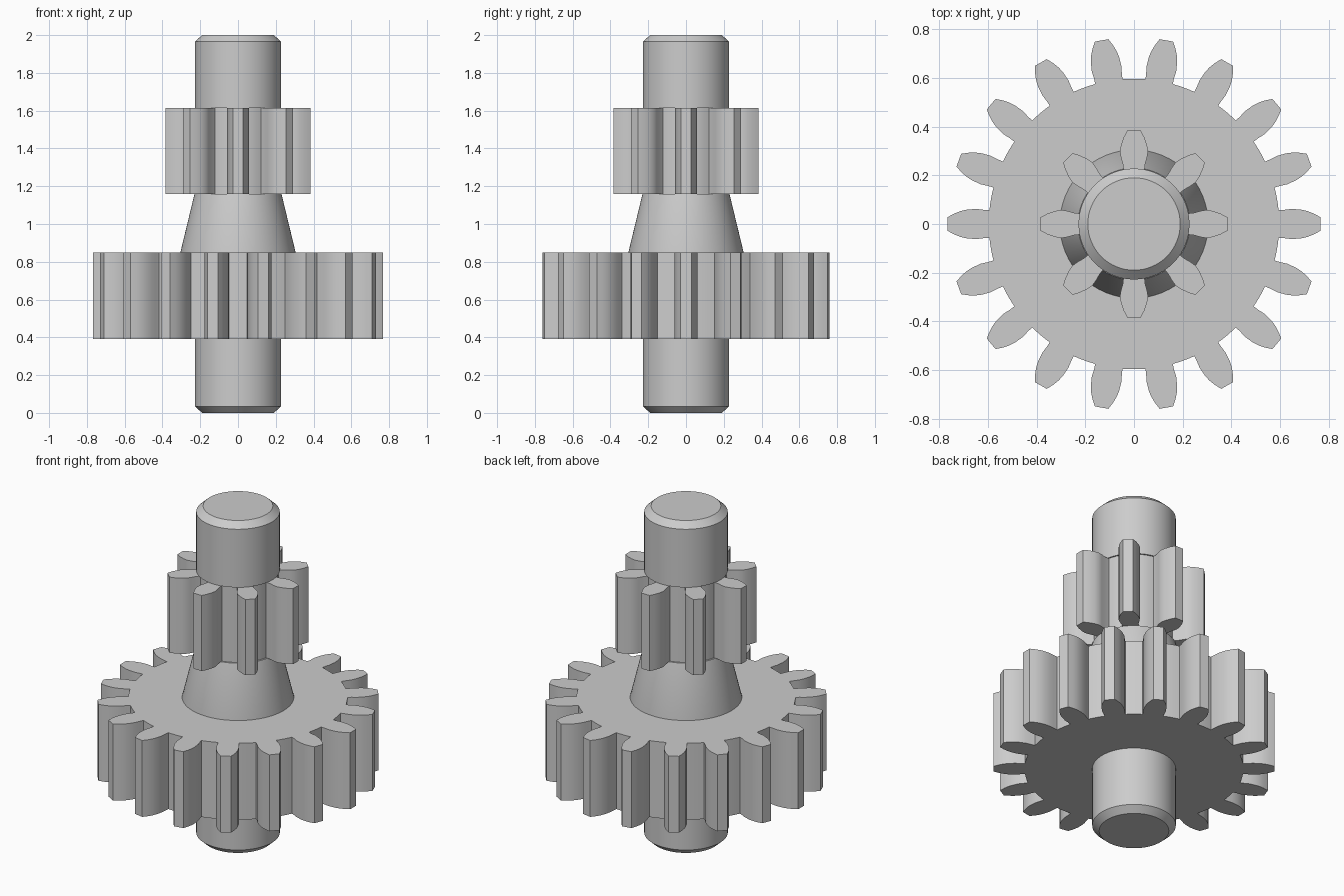
import bpy
import bmesh
from math import asin, cos, pi, sin

cube = bpy.data.objects.get("Cube")
if cube:
    bpy.data.objects.remove(cube, do_unlink=True)

# One grey for the whole part
grey = bpy.data.materials.new("plain_grey")
grey.use_nodes = True
colour = (0.604, 0.604, 0.604, 1)
grey.diffuse_color = colour
grey.node_tree.nodes["Principled BSDF"].inputs["Base Color"].default_value = colour


def finish(name, bm):
    """Turn a bmesh into a smooth shaded object with sharp edges kept."""
    bmesh.ops.recalc_face_normals(bm, faces=bm.faces)
    mesh = bpy.data.meshes.new(name)
    bm.to_mesh(mesh)
    bm.free()
    mesh.materials.append(grey)
    obj = bpy.data.objects.new(name, mesh)
    bpy.context.collection.objects.link(obj)
    bpy.ops.object.select_all(action="DESELECT")
    obj.select_set(True)
    bpy.context.view_layer.objects.active = obj
    bpy.ops.object.shade_smooth_by_angle(angle=pi / 6)
    return obj


def lathe(name, profile, steps=64):
    """Spin a radius/height profile around z."""
    bm = bmesh.new()
    verts = [bm.verts.new((r, 0, z)) for r, z in profile]
    edges = [bm.edges.new(pair) for pair in zip(verts, verts[1:])]
    bmesh.ops.spin(bm, geom=verts + edges, cent=(0, 0, 0), axis=(0, 0, 1),
                   angle=2 * pi, steps=steps, use_merge=True)
    bmesh.ops.remove_doubles(bm, verts=bm.verts, dist=0.0001)
    return finish(name, bm)


def gear(name, teeth, flank, bottom, top):
    """Extrude a gear outline; flank lists radius and half width, root to tip."""
    side = [(r, asin(w / r)) for r, w in flank]
    tooth = [(r, -a) for r, a in side] + [(r, a) for r, a in reversed(side)]
    # Arc along the root up to the next tooth
    root, start = side[0]
    gap = 2 * pi / teeth - 2 * start
    tooth += [(root, start + gap * k / 4) for k in (1, 2, 3)]

    bm = bmesh.new()
    outline = []
    for i in range(teeth):
        for r, a in tooth:
            angle = a + 2 * pi * i / teeth
            outline.append(bm.verts.new((r * cos(angle), r * sin(angle), bottom)))
    face = bm.faces.new(outline)
    extruded = bmesh.ops.extrude_face_region(bm, geom=[face], use_keep_orig=True)
    moved = [v for v in extruded["geom"] if isinstance(v, bmesh.types.BMVert)]
    bmesh.ops.translate(bm, verts=moved, vec=(0, 0, top - bottom))
    return finish(name, bm)


# Turned shaft with chamfered ends, tapered collar and a neck inside the pinion
lathe("shaft", [
    (0, 0), (0.19, 0), (0.228, 0.035), (0.228, 0.6), (0.305, 0.6),
    (0.305, 0.85), (0.23, 1.16), (0.2, 1.16), (0.2, 1.615),
    (0.228, 1.615), (0.228, 1.965), (0.19, 2), (0, 2),
])

# Large lower gear
gear("large_gear", 18, [
    (0.597, 0.057), (0.62, 0.058), (0.65, 0.062), (0.69, 0.059),
    (0.715, 0.053), (0.74, 0.043), (0.767, 0.028),
], 0.39, 0.85)

# Small upper gear
gear("pinion", 8, [
    (0.22, 0.043), (0.25, 0.046), (0.28, 0.054), (0.305, 0.058),
    (0.33, 0.053), (0.36, 0.042), (0.386, 0.027),
], 1.16, 1.615)
